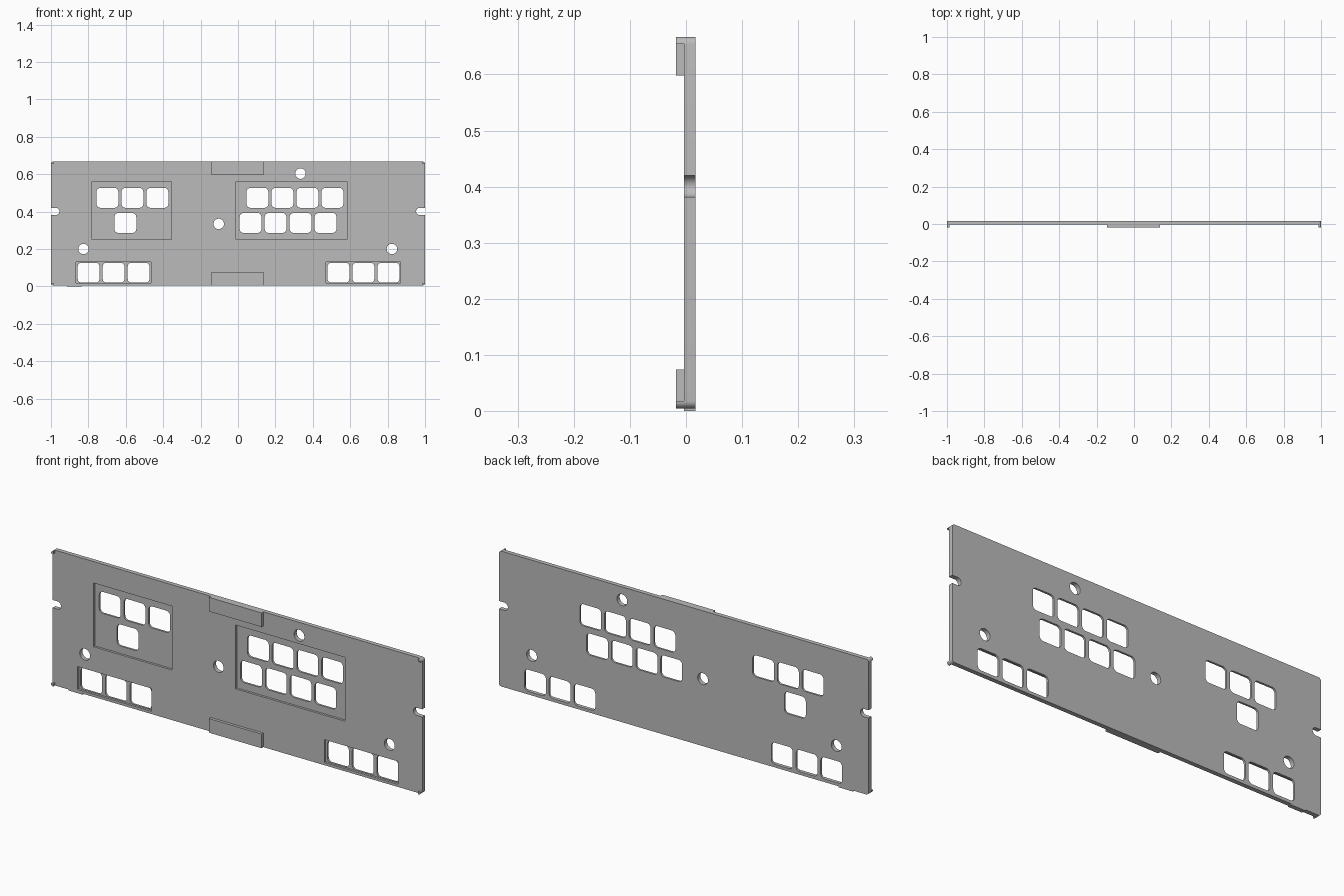
import bpy, bmesh
from math import sin, cos, pi

if "Cube" in bpy.data.objects:
    bpy.data.objects.remove(bpy.data.objects["Cube"])

FRONT, BACK, TAB_FRONT = -0.004, 0.017, -0.018
BOTTOM, TOP = 0.005, 0.667

grey = bpy.data.materials.new("panel grey")
grey.use_nodes = True
grey.diffuse_color = (0.5, 0.5, 0.5, 1)
grey.node_tree.nodes["Principled BSDF"].inputs["Base Color"].default_value = (0.5, 0.5, 0.5, 1)


def rounded(x0, x1, z0, z1, radii=(0, 0, 0, 0), steps=6):
    """Outline of a rectangle; radii run top right, top left, bottom left, bottom right."""
    pts = []
    corners = ((x1, z1, -1, -1), (x0, z1, 1, -1), (x0, z0, 1, 1), (x1, z0, -1, 1))
    for i, ((x, z, sx, sz), r) in enumerate(zip(corners, radii)):
        if r == 0:
            pts.append((x, z))
            continue
        for k in range(steps + 1):
            a = (i + k / steps) * pi / 2
            pts.append((x + sx * r + r * cos(a), z + sz * r + r * sin(a)))
    return pts


def circle(x, z, r, n=32):
    return [(x + r * cos(2 * pi * k / n), z + r * sin(2 * pi * k / n)) for k in range(n)]


def prisms(name, outlines, y0, y1):
    """One object made of outlines extruded from y0 to y1."""
    bm = bmesh.new()
    for pts in outlines:
        a = [bm.verts.new((x, y0, z)) for x, z in pts]
        b = [bm.verts.new((x, y1, z)) for x, z in pts]
        bm.faces.new(a)
        bm.faces.new(b[::-1])
        for i in range(len(a)):
            j = (i + 1) % len(a)
            bm.faces.new((a[j], a[i], b[i], b[j]))
    bmesh.ops.recalc_face_normals(bm, faces=bm.faces)
    mesh = bpy.data.meshes.new(name)
    bm.to_mesh(mesh)
    bm.free()
    mesh.materials.append(grey)
    obj = bpy.data.objects.new(name, mesh)
    bpy.context.collection.objects.link(obj)
    return obj


def cut(obj, cutter):
    """Subtract the cutter for good and remove it."""
    mod = obj.modifiers.new("cut", 'BOOLEAN')
    mod.operation, mod.solver, mod.object = 'DIFFERENCE', 'EXACT', cutter
    bpy.context.view_layer.update()
    deps = bpy.context.evaluated_depsgraph_get()
    mesh = bpy.data.meshes.new_from_object(obj.evaluated_get(deps))
    obj.modifiers.clear()
    obj.data = mesh
    bpy.data.objects.remove(cutter)


# Panel with rounded corners
panel = prisms("panel", [rounded(-1, 1, BOTTOM, TOP, (0.013,) * 4)], FRONT, BACK)

# Shallow recesses in the front around each button group
recesses = [(-0.78, -0.355, 0.25, 0.562), (-0.01, 0.582, 0.25, 0.562),
            (-0.866, -0.466, 0.018, 0.13), (0.47, 0.87, 0.018, 0.13)]
cut(panel, prisms("recess_cutter", [rounded(*r) for r in recesses], -0.05, FRONT + 0.011))

# Button rows: first centre x, centre z, count
holes = []
for x, z, count in ((-0.698, 0.473, 3), (-0.602, 0.339, 1), (0.104, 0.473, 4),
                    (0.067, 0.339, 4), (-0.799, 0.073, 3), (0.537, 0.073, 3)):
    for k in range(count):
        c = x + k * 0.1337
        holes.append(rounded(c - 0.058, c + 0.058, z - 0.053, z + 0.053, (0.02,) * 4))

# Screw holes and the open slots in both ends
holes += [circle(x, z, 0.028) for x, z in
          ((-0.826, 0.2), (0.823, 0.2), (-0.103, 0.334), (0.334, 0.603))]
holes.append(rounded(-1.1, -0.955, 0.382, 0.42, (0.0189, 0, 0, 0.0189)))
holes.append(rounded(0.952, 1.1, 0.382, 0.42, (0, 0.0189, 0.0189, 0)))
cut(panel, prisms("hole_cutter", holes, -0.05, 0.05))

# Centre tabs on the front
parts = [panel]
for name, z0, z1 in (("top_tab", 0.598, TOP), ("bottom_tab", BOTTOM, 0.074)):
    parts.append(prisms(name, [rounded(-0.145, 0.14, z0, z1)], TAB_FRONT, FRONT))

# Small rounded pegs at the four corners
for i, (side, level) in enumerate((("left", "top"), ("right", "top"),
                                   ("right", "bottom"), ("left", "bottom"))):
    x0, x1 = (0.987, 1) if side == "left" else (-1, -0.987)
    z0, z1 = (TOP - 0.013, TOP) if level == "top" else (BOTTOM, BOTTOM + 0.013)
    radii = [0.0125 if k == i else 0 for k in range(4)]
    parts.append(prisms(f"{level}_{side}_peg", [rounded(x0, x1, z0, z1, radii)], TAB_FRONT, FRONT))

# Thin locating lip under the bottom edge
parts.append(prisms("bottom_lip", [rounded(-0.915, -0.838, 0, BOTTOM)], FRONT, BACK))

for obj in bpy.context.selected_objects:
    obj.select_set(False)
for obj in parts:
    obj.select_set(True)
bpy.context.view_layer.objects.active = panel
bpy.ops.object.shade_smooth_by_angle(angle=pi / 6)
